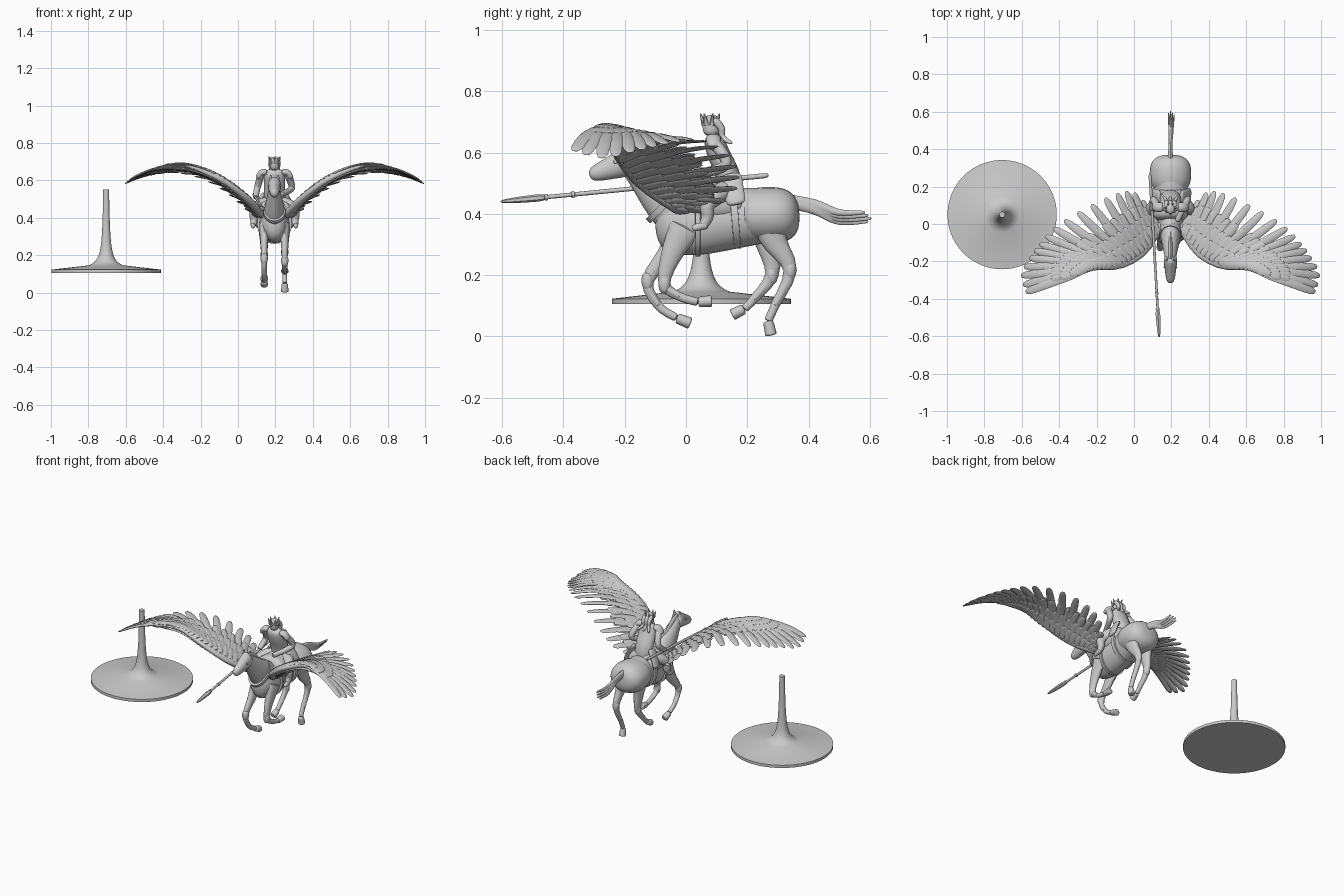
import bpy, bmesh, math
from mathutils import Vector

if "Cube" in bpy.data.objects:
    bpy.data.objects.remove(bpy.data.objects["Cube"])

HORSE_X = .195                  # centre plane of horse and rider
SIDEWAYS, UPWARD = Vector((1, 0, 0)), Vector((0, 0, 1))
SHADE = (.6, .6, .6, 1)
grey = bpy.data.materials.new("plain grey")
grey.use_nodes = True
grey.diffuse_color = SHADE
grey.node_tree.nodes["Principled BSDF"].inputs["Base Color"].default_value = SHADE


def spline(points, t):
    """Catmull-Rom point at t in the unit range."""
    last = len(points) - 1
    i = min(int(t * last), last - 1)
    f = t * last - i
    a, b, c, d = [Vector(points[max(0, min(last, k))]) for k in range(i - 1, i + 3)]
    return b + f / 2 * (c - a + f * (2 * a - 5 * b + 4 * c - d + f * (3 * (b - c) + d - a)))


def taper(start, end, blunt=40, ease=1):
    """Radius rule from start to end; a high blunt gives squarer ends."""
    def radius(t):
        cap = math.sqrt(max(0, 1 - abs(2 * t - 1) ** blunt))
        return (end + (start - end) * (1 - t) ** ease) * cap + .0005
    return radius


def tube(bm, path, radius, flat=(1, 1), hint=SIDEWAYS, sides=14, rings=20):
    """Loft ellipses along a path; flat is the radius ratio along hint, start to end."""
    steps = [(1 - math.cos(math.pi * i / rings)) / 2 for i in range(rings + 1)]
    centres = [spline(path, t) for t in steps]
    loops = []
    for i, (t, centre) in enumerate(zip(steps, centres)):
        along = centres[min(i + 1, rings)] - centres[max(i - 1, 0)]
        across = along.cross(hint).normalized()
        up = across.cross(along).normalized() * (flat[0] + (flat[1] - flat[0]) * t)
        angles = [math.tau * k / sides for k in range(sides)]
        loops.append([bm.verts.new(centre + radius(t) * (across * math.cos(a) + up * math.sin(a)))
                      for a in angles])
    for lower, upper in zip(loops, loops[1:]):
        for k in range(sides):
            bm.faces.new((lower[k - 1], lower[k], upper[k], upper[k - 1]))
    bm.faces.new(loops[0])
    bm.faces.new(loops[-1])


def finish(name, bm, mirror=False):
    bmesh.ops.recalc_face_normals(bm, faces=bm.faces)
    mesh = bpy.data.meshes.new(name)
    bm.to_mesh(mesh)
    bm.free()
    mesh.materials.append(grey)
    ob = bpy.data.objects.new(name, mesh)
    bpy.context.collection.objects.link(ob)
    ob.location.x = HORSE_X
    if mirror:
        ob.modifiers.new("Mirror", "MIRROR").use_mirror_merge = False
    ob.select_set(True)
    bpy.context.view_layer.objects.active = ob
    return ob


def part(name, path, radius, mirror=False, **options):
    bm = bmesh.new()
    tube(bm, path, radius, **options)
    finish(name, bm, mirror)


def side(x, *points):
    """Place side-on y, z points at one x."""
    return [(x, y, z) for y, z in points]


bpy.ops.object.select_all(action="DESELECT")

# Display stand: a shallow cone flaring up into a thin stem by a hyperbola
bm = bmesh.new()
heights = [.03 * 14.5 ** (i / 16) for i in range(17)]
outline = [(0, .106), (.292, .106), (.292, .123)]
outline += [(.01 + .0025 / h, .116 + h) for h in heights] + [(0, .55)]
verts = [bm.verts.new((r, 0, z)) for r, z in outline]
edges = [bm.edges.new(pair) for pair in zip(verts, verts[1:])]
bmesh.ops.spin(bm, geom=verts + edges, cent=(0, 0, 0), axis=UPWARD, angle=math.tau, steps=64)
bmesh.ops.remove_doubles(bm, verts=bm.verts, dist=.0001)
finish("stand", bm).location = (-.705, .05, 0)

# Horse barrel, rump, neck and head
part("horse_body", side(0, (-.1, .36), (.05, .37), (.2, .39), (.35, .4)),
     taper(.11, .088, blunt=4), flat=(.65, 1.1), sides=24)
part("horse_rump", side(0, (.16, .4), (.27, .395), (.37, .4)),
     taper(.092, .092, blunt=2.5), flat=(1.2, 1.2), sides=24)
part("horse_neck", side(0, (.01, .38), (-.07, .45), (-.14, .52), (-.21, .59)),
     taper(.1, .025), flat=(.65, .8), sides=20)
part("horse_head", side(0, (-.17, .58), (-.24, .552), (-.315, .525)),
     taper(.056, .02, blunt=6), flat=(.7, .9), sides=16)
part("horse_ear", side(.02, (-.19, .58), (-.19, .63)), taper(.013, .002), mirror=True)
part("horse_eye", [(.02, -.23, .57), (.036, -.23, .57)], taper(.008, .005, blunt=4),
     mirror=True, hint=UPWARD)
part("mane", side(0, (-.2, .6), (-.14, .57), (-.08, .52), (.01, .46)),
     taper(.025, .02, blunt=4), flat=(.5, .5))


# Legs in a gallop, each ending in a hoof
def leg(name, x, thigh, *joints):
    path = side(x, *joints)
    bm = bmesh.new()
    tube(bm, path[:-1], taper(thigh, .013, ease=3), flat=(.5, 1))
    tube(bm, path[1:4], taper(.012, .012), flat=(1.2, 1.2))
    knee = Vector(path[2])
    tube(bm, [knee + UPWARD * .03, knee - UPWARD * .03], taper(.021, .018, blunt=2))
    tube(bm, path[-2:], taper(.016, .019, blunt=10), flat=(1, 1.1))
    finish(name, bm)


leg("front_right_leg", -.055, .06, (0, .36), (-.06, .27), (-.125, .18), (-.09, .1), (-.03, .06), (.015, .042))
leg("front_left_leg", .055, .06, (0, .36), (-.05, .26), (-.07, .17), (-.02, .13), (.04, .112), (.085, .116))
leg("hind_left_leg", .055, .08, (.27, .39), (.29, .31), (.34, .215), (.29, .1), (.268, .05), (.278, .003))
leg("hind_right_leg", -.055, .08, (.26, .39), (.27, .3), (.28, .2), (.22, .12), (.19, .09), (.15, .07))

# Tail made of wispy locks
bm = bmesh.new()
for lock in range(-1, 3):
    spread = lock * .01
    tube(bm, [(0, .34, .44), (0, .42, .42 + spread / 2), (spread / 2, .5, .385 + spread),
              (spread, .605 - abs(spread), .385 + spread)], taper(.023, .004), flat=(.6, .6))
finish("tail", bm)


# Tack: straps round the body and neck, and a saddle
def strap(name, path, size, ratio):
    part(name, path, taper(size, size), flat=(ratio, ratio), sides=24)


strap("breast_strap", side(0, (-.055, .43), (-.07, .445)), .086, .7)
strap("front_girth", side(0, (.03, .37), (.047, .37)), .109, .85)
strap("rear_girth", side(0, (.148, .388), (.172, .39)), .102, .99)
part("saddle", side(0, (.02, .45), (.1, .43), (.19, .45)), taper(.06, .08, blunt=6),
     flat=(1.5, 1.2), sides=20)

# Wing outline from root to tip
LEADING = [(.07, -.03), (.15, -.15), (.27, -.22), (.4, -.23), (.48, -.25)]
TRAILING = [(.12, .09), (.2, .17), (.3, .16), (.45, .09), (.6, 0), (.69, -.09), (.75, -.17),
            (.8, -.27), (.775, -.365)]


def arch(x):
    """Height of the wing across the span."""
    return .677 - 1.2 * (x - .53) ** 2


def feather(bm, t, start, reach, width, lift):
    """One flat feather lying on the arched wing surface."""
    base, end = spline(LEADING, t), spline(TRAILING, t)
    middle = base.lerp(end, (start + reach) / 2)
    normal = Vector((2.4 * (middle.x - .53), 0, 1)).normalized()
    path = []
    for k in range(4):
        along = start + (reach - start) * k / 3
        spot = base.lerp(end, along)
        height = arch(spot.x) - .065 * along * (1 - t)
        path.append(Vector((*spot, height)) + normal * lift)
    tilt = normal + SIDEWAYS / 3
    tube(bm, path, taper(width, width * .7, blunt=6), flat=(.27, .27), hint=tilt, sides=8, rings=10)


# Long flight feathers broadening to the tip, then covert rows above and below
bm = bmesh.new()
flight, covert = 18, 22
for i in range(flight):
    t = i / (flight - 1)
    feather(bm, t, 0, 1, .026 + .004 * t, 0)
for row, (start, reach) in enumerate([(.2, .74), (.08, .52), (0, .3)]):
    for i in range(covert):
        t = (i + row % 2 / 2) / covert
        lift = .005 * (row + 1)
        for layer in (lift, -lift):
            feather(bm, t, start, reach * (1 - .3 * t), .025, layer)
finish("wing_feathers", bm, mirror=True)
shoulder = [(.03, 0, .42)]
part("wing_arm", shoulder + [(x, y, arch(x)) for x, y in LEADING], taper(.03, .012),
     mirror=True, hint=UPWARD, flat=(.8, .8))

# Rider torso, head, crown and hair
part("rider_torso", side(0, (.15, .45), (.135, .53), (.105, .6), (.085, .66)),
     taper(.042, .033, blunt=6), flat=(1.3, 1.7))
part("rider_neck", side(0, (.09, .64), (.08, .68)), taper(.014, .014))
part("rider_head", side(0, (.085, .655), (.08, .722)), taper(.028, .028, blunt=3), flat=(.85, .85))
bm = bmesh.new()
points = 7
for k in range(points):
    angle = math.tau * k / points - math.pi / 2
    outward = Vector((math.cos(angle), math.sin(angle), 0))
    brow = Vector((0, .08, .69)) + outward * .02
    tube(bm, [brow, brow + outward * .013 + UPWARD * .038], taper(.01, .001), sides=6)
finish("crown", bm)
bm = bmesh.new()
for lock in (-1, 0, 1):
    x = lock * .02
    tube(bm, [(x, .09, .71), (x, .115, .68), (x, .12, .65), (2 * x, .15, .63)],
         taper(.014, .006, blunt=6))
finish("hair", bm)

# Rider limbs and armour
part("rider_leg", [(.045, .14, .48), (.09, .1, .46), (.11, .07, .43), (.11, .07, .39), (.112, .055, .36)],
     taper(.036, .014), mirror=True)
part("rider_boot", side(.114, (.07, .365), (.02, .352)), taper(.014, .01, blunt=6), mirror=True)
part("shoulder_plate", [(.04, .09, .645), (.07, .09, .64), (.088, .095, .61)],
     taper(.026, .022, blunt=6), mirror=True, hint=UPWARD, flat=(.7, .7))
part("tunic_skirt", [(.055, .145, .53), (.085, .155, .48), (.105, .165, .43)],
     taper(.036, .03, blunt=8), mirror=True, flat=(.35, .35))
for name, sign, hand in (("left_arm", 1, (.035, .015, .525)), ("right_arm", -1, (-.1, .075, .508))):
    part(name, [(sign * .07, .09, .635), (sign * .092, .13, .56), hand], taper(.02, .014))

# Lance: shaft, leaf blade and collars
tip, butt = Vector((-.06, -.605, .44)), Vector((-.11, .27, .526))
bm = bmesh.new()
tube(bm, [tip.lerp(butt, .1), butt], taper(.006, .008), sides=10)
tube(bm, [tip, tip.lerp(butt, .17)], taper(.006, .014, blunt=3), flat=(1.2, 1.2), sides=6)
for spot in (.17, .27):
    tube(bm, [tip.lerp(butt, spot - .007), tip.lerp(butt, spot + .007)], taper(.01, .01, blunt=6))
finish("lance", bm)

bpy.ops.object.shade_smooth_by_angle(angle=math.radians(40))
